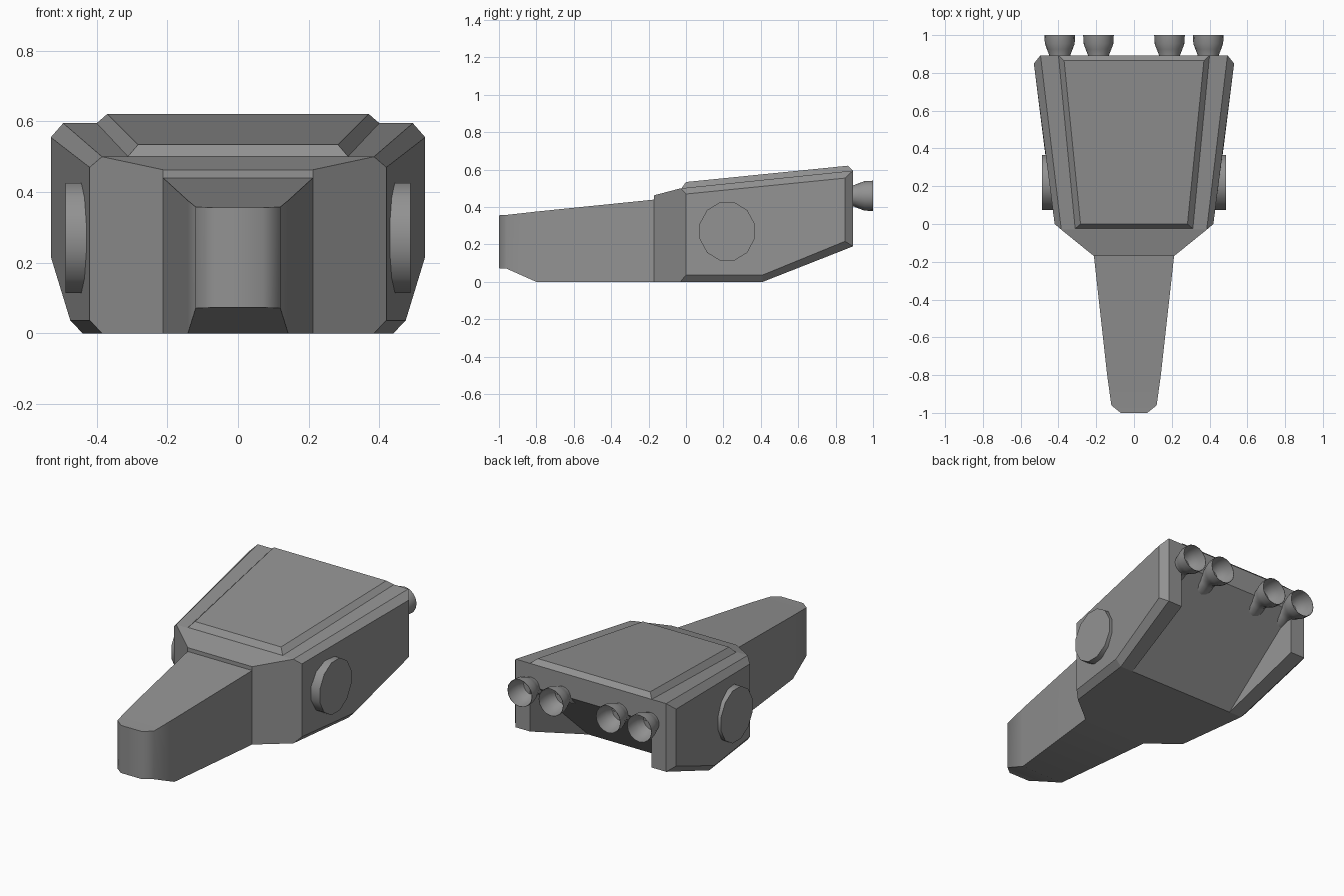
import bpy, bmesh, math
from mathutils import Matrix

if "Cube" in bpy.data.objects:
    bpy.data.objects.remove(bpy.data.objects["Cube"])

GREY = bpy.data.materials.new("dark_grey")
GREY.diffuse_color = (.287, .287, .287, 1)
GREY.use_nodes = True
GREY.node_tree.nodes["Principled BSDF"].inputs["Base Color"].default_value = GREY.diffuse_color


def finish(name, bm, smooth=0):
    mesh = bpy.data.meshes.new(name)
    bm.to_mesh(mesh)
    bm.free()
    mesh.materials.append(GREY)
    obj = bpy.data.objects.new(name, mesh)
    bpy.context.collection.objects.link(obj)
    if smooth:
        bpy.ops.object.select_all(action='DESELECT')
        obj.select_set(True)
        bpy.context.view_layer.objects.active = obj
        bpy.ops.object.shade_smooth_by_angle(angle=math.radians(smooth))


def make_object(name, verts, faces, smooth=0):
    bm = bmesh.new()
    vs = [bm.verts.new(v) for v in verts]
    for f in faces:
        bm.faces.new([vs[i] for i in f])
    bmesh.ops.recalc_face_normals(bm, faces=bm.faces)
    finish(name, bm, smooth)


def symmetric(name, half, side_faces, spans, smooth=0):
    """half: named points at +x; side_faces are mirrored; spans cross the centre."""
    keys = list(half)
    n = len(keys)
    idx = {k: i for i, k in enumerate(keys)}
    verts = [half[k] for k in keys] + [(-x, y, z) for x, y, z in half.values()]
    faces = []
    for f in side_faces:
        ids = [idx[k] for k in f.split()]
        faces += [ids, [i + n for i in reversed(ids)]]
    for f in spans:
        ids = [idx[k] for k in f.split()]
        faces.append(ids + [i + n for i in reversed(ids)])
    make_object(name, verts, faces, smooth)


# Main hull: bevelled shell with a sloped recess under the rear
symmetric("hull", {
    "a0": (.212, -.17, 0), "a1": (.385, -.03, 0), "a2": (.44, .41, 0),
    "a3": (.495, .893, .19), "a4": (.495, .893, .595),
    "a5": (.385, -.03, .50), "a6": (.212, -.17, .463),
    "b1": (.42, 0, .037), "b2": (.475, .41, .037), "b3": (.53, .85, .217),
    "b4": (.53, .85, .555), "b5": (.42, 0, .47),
    "n0": (.355, .41, 0), "n1": (.40, .893, .46), "n2": (.40, .893, .19),
}, [
    "b1 b2 b3 b4 b5",                                    # side wall
    "a1 a2 b2 b1", "a2 a3 b3 b2", "a3 a4 b4 b3", "a4 a5 b5 b4",  # bevels
    "a0 a1 b1 b5 a5 a6",                                 # angled shoulder
    "a2 n0 n2 a3", "n0 n1 n2", "a3 n2 n1 a4",            # rear leg
], [
    "a0 a6", "a6 a5", "a5 a4", "a4 n1", "n1 n0", "n0 a2 a1 a0",
])

# Raised roof plate with sloped edges
symmetric("roof_plate", {
    "p0": (.312, -.025, .50), "p1": (.40, .893, .595),
    "q0": (.283, 0, .534), "q1": (.37, .865, .621),
}, ["p0 p1 q1 q0"], ["p0 q0", "q0 q1", "q1 p1", "p1 p0"])

# Tapered nose with softened front corners
symmetric("nose", {
    "t0": (.212, -.17, .44), "t1": (.142, -.80, .376),
    "t2": (.12, -.96, .358), "t3": (.07, -1, .356),
    "u0": (.212, -.17, 0), "u1": (.142, -.80, 0),
    "u2": (.12, -.96, .071), "u3": (.07, -1, .073),
}, ["t0 t1 u1 u0", "t1 t2 u2 u1", "t2 t3 u3 u2"],
    ["t0 t1", "t1 t2", "t2 t3", "t3 u3", "u3 u2", "u2 u1", "u1 u0", "u0 t0"],
    smooth=46)

# Round side discs, slightly taller than long
for side, label in ((1, "right"), (-1, "left")):
    bm = bmesh.new()
    bmesh.ops.create_cone(bm, cap_ends=True, segments=12, radius1=.154,
                          radius2=.154, depth=.10)
    bm.transform(Matrix.Translation((side * .438, .22, .27))
                 @ Matrix.Diagonal((1, .985, 1.045, 1))
                 @ Matrix.Rotation(math.pi / 2, 4, 'Y')
                 @ Matrix.Rotation(math.pi / 12, 4, 'Z'))
    finish(label + "_side_disc", bm, 35)

# Engine nozzles: hourglass profile (y, radius), outside then back inside
PROFILE = [(.79, .084), (.83, .073), (.865, .056), (.895, .056), (.925, .068),
           (.955, .079), (1.0, .081), (1.0, .079), (.955, .076), (.925, .064),
           (.89, .048)]
SEG = 16
for k, cx in enumerate((-.393, -.188, .188, .393)):
    verts, faces = [], []
    for y, r in PROFILE:
        for s in range(SEG):
            a = 2 * math.pi * s / SEG
            verts.append((cx + r * math.cos(a), y, .46 + r * math.sin(a)))
    for i in range(len(PROFILE) - 1):
        for s in range(SEG):
            t = (s + 1) % SEG
            faces.append([i * SEG + s, i * SEG + t,
                          (i + 1) * SEG + t, (i + 1) * SEG + s])
    last = (len(PROFILE) - 1) * SEG
    faces += [list(range(SEG)), list(range(last, last + SEG))]
    make_object("engine_nozzle_%d" % (k + 1), verts, faces, 40)
